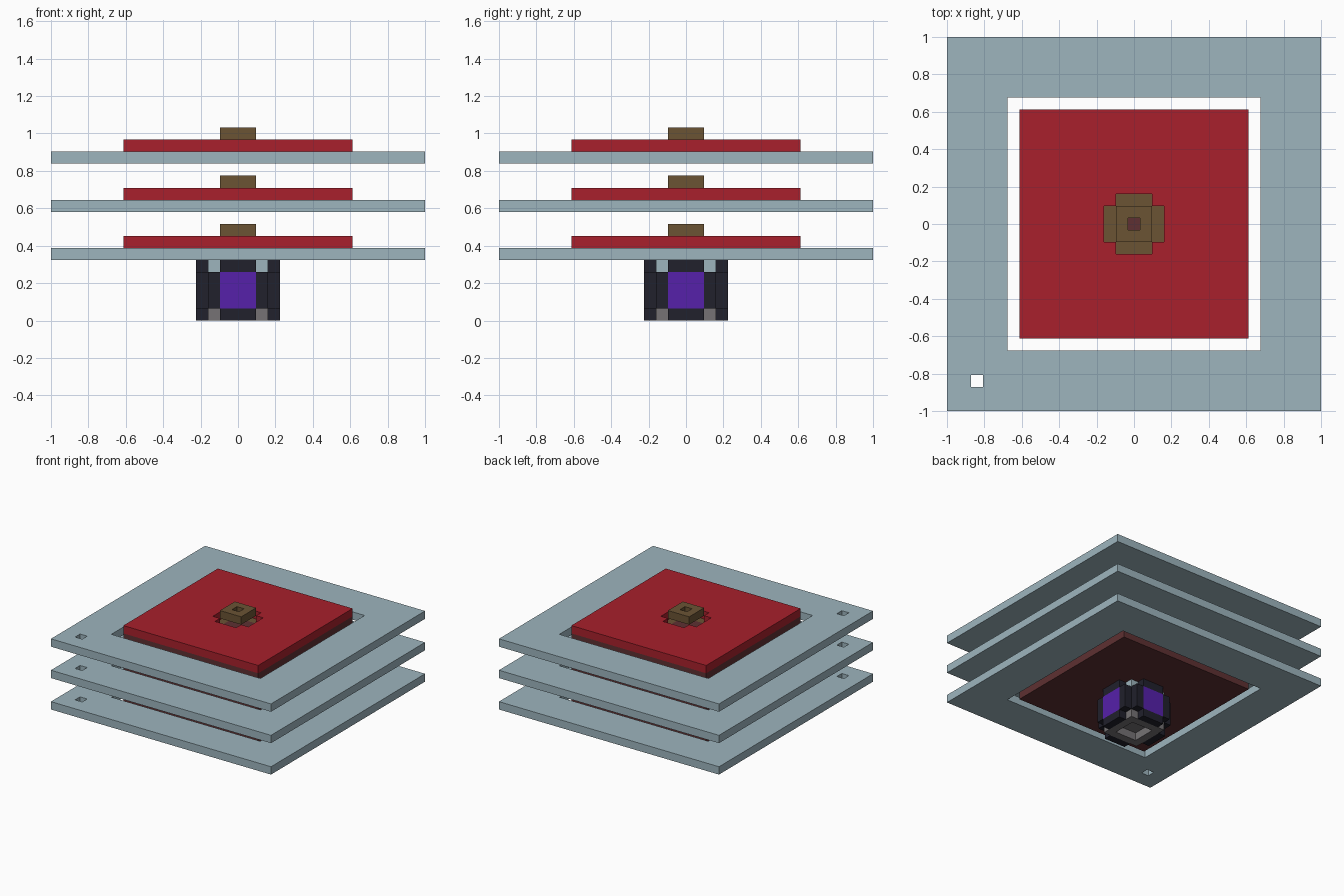
import bpy, bmesh, math
from mathutils import Matrix

if "Cube" in bpy.data.objects:
    bpy.data.objects.remove(bpy.data.objects["Cube"])

U = 2 / 31  # one block


def material(name, rgb):
    m = bpy.data.materials.new(name)
    m.diffuse_color = (*rgb, 1)
    m.use_nodes = True
    m.node_tree.nodes["Principled BSDF"].inputs["Base Color"].default_value = m.diffuse_color
    return m


PALE = material("pale blue", (.337, .462, .515))
RED = material("red", (.392, .0144, .025))
MAROON = material("dark maroon", (.112, .030, .032))
BROWN = material("brown", (.147, .087, .034))
BLACK = material("charcoal", (.015, .015, .025))
PURPLE = material("purple", (.093, .015, .402))
GREY = material("grey", (.181, .171, .178))


def slab(name, lines, keep, z, mats, pick=None, turn=None):
    """One-block-thick slab: cells between grid lines kept by a rule, then extruded."""
    bm = bmesh.new()
    verts = {}

    def vert(x, y):
        if (x, y) not in verts:
            verts[x, y] = bm.verts.new((x, y, z))
        return verts[x, y]

    for x0, x1 in zip(lines, lines[1:]):
        for y0, y1 in zip(lines, lines[1:]):
            if keep((x0 + x1) / 2, (y0 + y1) / 2):
                bm.faces.new((vert(x0, y0), vert(x1, y0), vert(x1, y1), vert(x0, y1)))
    out = bmesh.ops.extrude_face_region(bm, geom=bm.faces[:], use_keep_orig=True)
    for g in out["geom"]:
        if isinstance(g, bmesh.types.BMVert):
            g.co.z += 1
    bmesh.ops.delete(bm, geom=[v for v in bm.verts if not v.link_faces], context='VERTS')
    bmesh.ops.recalc_face_normals(bm, faces=bm.faces[:])
    if pick:
        for f in bm.faces:
            c = f.calc_center_median()
            f.material_index = pick(c)
    if turn:
        bmesh.ops.transform(bm, matrix=turn, verts=bm.verts[:])
    bmesh.ops.scale(bm, vec=(U, U, U), verts=bm.verts[:])
    me = bpy.data.meshes.new(name)
    bm.to_mesh(me)
    bm.free()
    for m in mats:
        me.materials.append(m)
    ob = bpy.data.objects.new(name, me)
    bpy.context.collection.objects.link(ob)
    return ob


def core(x, y):
    return abs(x) < 1.5 and abs(y) < 1.5


def plus(x, y):
    return max(abs(x), abs(y)) < 2.5 and min(abs(x), abs(y)) < 1.5


CROSS = [-2.5, -1.5, 1.5, 2.5]
ROOF = [-9.5, *CROSS, 9.5]

# Three stacked tiers
for tier in range(3):
    z = 5 + 4 * tier
    n = f"_{tier + 1}"
    # outer plate: large square opening plus a small corner hole
    slab("frame_plate" + n, [-15.5, -13.5, -12.5, -10.5, 10.5, 15.5],
         lambda x, y: max(abs(x), abs(y)) > 10.5 and not (x == -13 and y == -13),
         z, [PALE])
    # dark lower layer with a brown cross set into it
    slab("lower_panel" + n, ROOF, lambda x, y: core(x, y) or not plus(x, y), z, [MAROON])
    slab("cross_arms" + n, CROSS, lambda x, y: plus(x, y) and not core(x, y), z, [BROWN])
    # red layer with a cross-shaped pit
    slab("red_panel" + n, ROOF, lambda x, y: not plus(x, y), z + 1, [RED])
    # cap with a central hole
    slab("cap" + n, [-1.5, -.5, .5, 1.5], lambda x, y: (x, y) != (0, 0), z + 2, [BROWN])

# Lantern: four side panels with purple centres
for i, side in enumerate(("front", "right", "back", "left")):
    turn = (Matrix.Rotation(i * math.pi / 2, 4, 'Z') @ Matrix.Translation((0, 0, 2.5))
            @ Matrix.Rotation(math.pi / 2, 4, 'X'))
    slab("lantern_panel_" + side, CROSS, plus, 2.5, [BLACK, PURPLE],
         lambda c: int(abs(c.x) < .1 and abs(c.y) < .1), turn)

# Lantern top, recessed base
slab("lantern_top", [-2.5, 2.5], lambda x, y: True, 4, [PALE])
slab("lantern_base_ring", CROSS, lambda x, y: not core(x, y), 0, [GREY])
slab("lantern_base_core", [-1.5, 1.5], lambda x, y: True, 1, [GREY])
